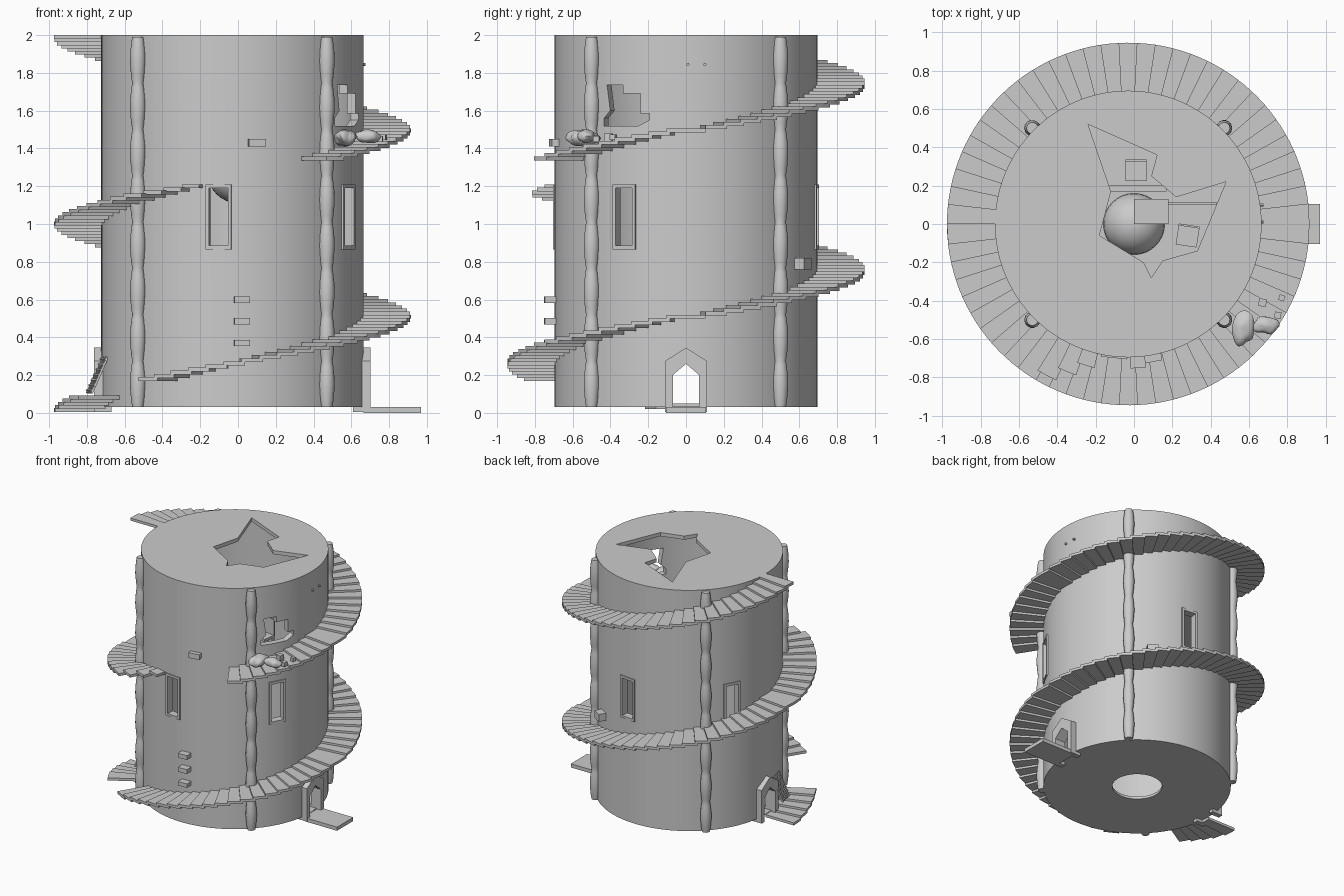
import bpy, bmesh, math, random
from mathutils import Matrix, Vector, noise

if "Cube" in bpy.data.objects:
    bpy.data.objects.remove(bpy.data.objects["Cube"])

random.seed(4)
CX, R = -0.03, 0.695


def finish(name, bm, smooth=None, cutter=False):
    bmesh.ops.recalc_face_normals(bm, faces=bm.faces)
    me = bpy.data.meshes.new(name)
    bm.to_mesh(me)
    bm.free()
    ob = bpy.data.objects.new(name, me)
    bpy.context.collection.objects.link(ob)
    if smooth:
        me.shade_smooth()
        bpy.ops.object.select_all(action='DESELECT')
        ob.select_set(True)
        bpy.context.view_layer.objects.active = ob
        bpy.ops.object.shade_smooth_by_angle(angle=math.radians(smooth))
    if cutter:
        ob.hide_render = True
        ob.display_type = 'WIRE'
    return ob


def add_prism(bm, pts, z0, z1, m=Matrix()):
    lo = [bm.verts.new(m @ Vector((x, y, z0))) for x, y in pts]
    hi = [bm.verts.new(m @ Vector((x, y, z1))) for x, y in pts]
    bm.faces.new(lo[::-1])
    bm.faces.new(hi)
    for i in range(len(pts)):
        j = (i + 1) % len(pts)
        bm.faces.new((lo[i], lo[j], hi[j], hi[i]))


def prism(name, pts, z0, z1, m=Matrix(), **kw):
    bm = bmesh.new()
    add_prism(bm, pts, z0, z1, m)
    return finish(name, bm, **kw)


def rect(x0, x1, y0, y1):
    return [(x0, y0), (x1, y0), (x1, y1), (x0, y1)]


def circle(r, n):
    return [(CX + r * math.cos(i * math.tau / n), r * math.sin(i * math.tau / n)) for i in range(n)]


def wall(deg):
    # local x = along the wall, local y = up, local z = outward from the axis
    basis = Matrix(((0, 0, 1, 0), (1, 0, 0, 0), (0, 1, 0, 0), (0, 0, 0, 1)))
    return Matrix.Translation((CX, 0, 0)) @ Matrix.Rotation(math.radians(deg), 4, 'Z') @ basis


# tower shell and the openings cut in it
tower = prism("tower_wall", circle(R, 96), 0.03, 2.0, smooth=30)
cutters = [prism("inner_cutter", circle(0.645, 96), 0.05, 1.97, cutter=True, smooth=30),
           prism("floor_hole_cutter", circle(0.185, 32), 0.0, 0.1, cutter=True)]
roof_break = [(-.24, .52), (.12, .36), (.09, .25), (.22, .14), (.48, .22), (.33, -.14),
              (.15, -.19), (.09, -.28), (.05, -.2), (-.18, -.06), (-.12, .17)]
cutters.append(prism("roof_hole_cutter", roof_break, 1.9, 2.1, cutter=True))
wall_break = [(-.12, 1.735), (-.02, 1.735), (-.02, 1.69), (.08, 1.69), (.08, 1.585), (.13, 1.585),
              (.13, 1.55), (.07, 1.52), (-.14, 1.52), (-.14, 1.56), (-.1, 1.6)]
cutters.append(prism("wall_hole_cutter", wall_break, 0.5, 0.9, wall(-27), cutter=True))

# windows with raised frames
for a in (84, 152, 264, 332):
    cutters.append(prism("window_cutter", rect(-.05, .05, .885, 1.19), .5, .9, wall(a), cutter=True))
    bm = bmesh.new()
    for r in (rect(-.068, -.05, .865, 1.21), rect(.05, .068, .865, 1.21),
              rect(-.05, .05, .865, .885), rect(-.05, .05, 1.19, 1.21)):
        add_prism(bm, r, .642, .702, wall(a))
    finish("window_frame", bm)

# pointed doorways on both sides
for a in (0, 180):
    arch = [(-.07, .035), (-.07, .2), (0, .26), (.07, .2), (.07, .035)]
    cutters.append(prism("door_cutter", arch, .5, .9, wall(a), cutter=True))
    surround = [(-.11, 0.005), (-.11, .275), (0, .345), (.11, .275), (.11, 0.005), (.07, 0.005),
                (.07, .2), (0, .26), (-.07, .2), (-.07, 0.005)]
    prism("door_surround", surround, .64, .732, wall(a))
for c in cutters:
    mod = tower.modifiers.new(c.name, 'BOOLEAN')
    mod.operation, mod.solver, mod.object = 'DIFFERENCE', 'EXACT', c
prism("door_step", rect(.665, .97, -.105, .105), 0, .03)

# spiral stair: a wide landing each half turn, wedge steps between, two broken gaps
bm = bmesh.new()
STEPS, LAND = 29, 6.3
d = (180 - 2 * LAND) / STEPS


def step(a0, a1, ztop, r1):
    pts = [(CX + r * math.cos(math.radians(a)), r * math.sin(math.radians(a)))
           for r, a in ((.69, a0), (r1, a0), (r1, (a0 + a1) / 2), (r1, a1), (.69, a1))]
    add_prism(bm, pts, ztop - .021, ztop)


Z0, HALF = 0.026, 0.4935
for k in range(5):
    step(180 + 180 * k - LAND * (k > 0), 180 + 180 * k + (LAND if k < 4 else 0), Z0 + HALF * k, .945)
    if k == 4:
        break
    for i in range(STEPS):
        a = 180 + 180 * k + LAND + i * d
        r1 = .945
        if k == 0 and 209 < a < 235:
            continue
        if k == 2:
            t = a - 360
            if 252 < t < 297:
                continue
            if 238 < t <= 252:
                r1 = .90 - (t - 238) * .011
        step(a, a + d + 1.2, Z0 + HALF * (k + (i + 1) / (STEPS + 1)), r1)
finish("spiral_stair", bm)

# bulging segmented columns
prof = []
SEG = 8
for s in range(SEG):
    z, h = .03 + s * 1.96 / SEG, 1.96 / SEG
    prof += [(.03, z + .001), (.036, z + h * .15), (.042, z + h * .45), (.041, z + h * .65), (.034, z + h * .9)]
prof.append((.03, 1.99))
for x in (-.5, .5):
    for y in (-.5, .5):
        bm = bmesh.new()
        rings = [[bm.verts.new((CX + x + r * math.cos(i * math.tau / 14), y + r * math.sin(i * math.tau / 14), z))
                  for i in range(14)] for r, z in prof]
        for p, q in zip(rings, rings[1:]):
            for i in range(14):
                bm.faces.new((p[i], p[i - 1], q[i - 1], q[i]))
        bm.faces.new(rings[0])
        bm.faces.new(rings[-1])
        finish("column", bm, smooth=40)

# loose bricks and pegs sticking out of the wall
for a, z, w, h in ((274, .37, .04, .016), (274, .485, .04, .018), (274, .6, .04, .017),
                   (280.5, 1.43, .045, .021), (59, .79, .04, .03)):
    prism("loose_brick", rect(-w, w, z - h, z + h), .66, .752 if z < 1 else .73, wall(a))
for y in (.01, .1):
    pts = [(y + .008 * math.cos(i * math.pi / 4), 1.845 + .008 * math.sin(i * math.pi / 4)) for i in range(8)]
    prism("peg", pts, .66, .705, wall(0))

# fallen lattice gate leaning by the left doorway
bm = bmesh.new()
lean = Matrix.Translation((-.745, -.16, .2)) @ Matrix.Rotation(math.radians(12), 4, 'Z') \
    @ Matrix.Rotation(math.radians(24), 4, 'Y')
to_plane = Matrix(((0, 0, 1, 0), (1, 0, 0, 0), (0, 1, 0, 0), (0, 0, 0, 1)))
for i in range(5):
    u = -.056 + i * .028
    add_prism(bm, rect(u - .005, u + .005, -.105, .105), -.006, .006, lean @ to_plane)
for i in range(7):
    v = -.09 + i * .03
    add_prism(bm, rect(-.065, .065, v - .005, v + .005), -.01, .002, lean @ to_plane)
finish("fallen_gate", bm)

# rubble below the broken wall
for c, s in (((.57, -.55, 1.455), (.06, .085, .045)), ((.69, -.53, 1.465), (.065, .045, .036))):
    bm = bmesh.new()
    bmesh.ops.create_icosphere(bm, subdivisions=3, radius=1)
    for v in bm.verts:
        k = 1 + .3 * noise.noise(v.co * 1.3 + Vector(c) * 7)
        v.co = Vector([c[i] + s[i] * v.co[i] * k for i in range(3)])
    finish("boulder", bm, smooth=40)
for x, y, z, s in ((.67, -.41, 1.46, .02), (.77, -.385, 1.46, .015), (.75, -.475, 1.45, .017)):
    bm = bmesh.new()
    bmesh.ops.create_cube(bm, size=2 * s, matrix=Matrix.Translation((x, y, z))
                          @ Matrix.Rotation(random.uniform(-.4, .4), 4, 'Z'))
    finish("rubble_block", bm)

# upper floor with furnishings seen through the roof
prism("upper_floor", circle(.65, 64), 1.24, 1.27)
bm = bmesh.new()
bmesh.ops.create_uvsphere(bm, u_segments=32, v_segments=16, radius=.16,
                          matrix=Matrix.Translation((0, 0, 1.27)))
finish("dome", bm, smooth=40)
prism("table_top", rect(0, .18, 0, .13), 1.5, 1.53)
prism("table_leg", rect(.06, .12, .04, .09), 1.27, 1.5)
prism("fallen_plank", rect(.18, .43, .1, .115), 1.27, 1.5)
prism("bench", rect(-.13, .17, .17, .2), 1.27, 1.46)
for x, y, a in ((.01, .28, 0), (.28, -.06, -.15)):
    m = Matrix.Translation((x, y, 0)) @ Matrix.Rotation(a, 4, 'Z')
    bm = bmesh.new()
    add_prism(bm, rect(-.055, .055, -.055, .055), 1.38, 1.4, m)
    add_prism(bm, rect(-.055, .055, .045, .055), 1.4, 1.53, m)
    for lx in (-.045, .045):
        for ly in (-.045, .045):
            add_prism(bm, rect(lx - .008, lx + .008, ly - .008, ly + .008), 1.27, 1.38, m)
    finish("chair", bm)
